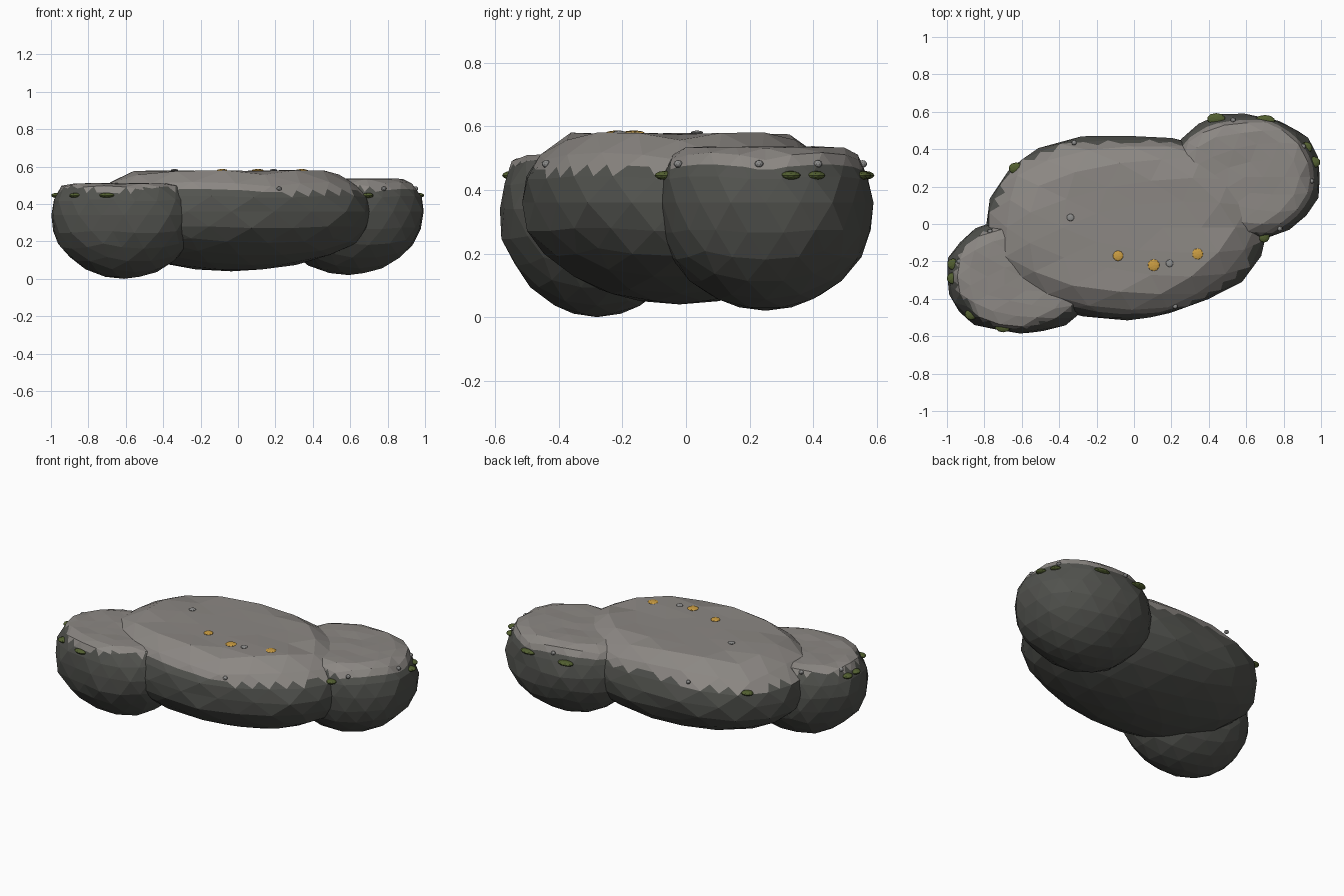
import bpy, bmesh, math, random
from mathutils import Vector, noise

if "Cube" in bpy.data.objects:
    bpy.data.objects.remove(bpy.data.objects["Cube"])

random.seed(4)


def material(name, r, g, b):
    m = bpy.data.materials.new(name)
    m.diffuse_color = (r, g, b, 1)
    m.use_nodes = True
    m.node_tree.nodes["Principled BSDF"].inputs["Base Color"].default_value = m.diffuse_color
    return m


stone_top = material("warm grey stone", 0.26, 0.243, 0.227)
stone_wet = material("dark wet stone", 0.084, 0.086, 0.077)
moss_green = material("moss green", 0.085, 0.115, 0.03)
pebble_grey = material("pebble grey", 0.27, 0.27, 0.265)
lichen_gold = material("golden lichen", 0.60, 0.34, 0.055)


def finish(bm, name, mats):
    me = bpy.data.meshes.new(name)
    bm.to_mesh(me)
    bm.free()
    for m in mats:
        me.materials.append(m)
    ob = bpy.data.objects.new(name, me)
    bpy.context.collection.objects.link(ob)
    return ob


def boulder(name, centre, radii, up, top, dry, power, seed, shave=0.0):
    """Faceted ellipsoid, levelled off at height top, pale above height dry."""
    bm = bmesh.new()
    bmesh.ops.create_icosphere(bm, subdivisions=3, radius=1)
    for v in bm.verts:
        x, y, z = v.co
        r = math.hypot(x, y)
        if r > 1e-6:   # squarer outline in plan
            k = r / (abs(x) ** power + abs(y) ** power) ** (1 / power)
            x, y = x * k, y * k
        n = 1 + 0.04 * noise.noise(v.co * 1.9 + Vector((seed, 0, 0))) + random.uniform(-0.018, 0.018)
        if x > 0 > y:   # worn front right corner
            n += shave * x * y
        h = up if z > 0 else radii[2]
        p = Vector((x * radii[0] * n, y * radii[1] * n, z * h)) + Vector(centre)
        if p.z > top - 0.012:
            p.z = top - 0.002 + random.uniform(-0.004, 0.002)
        v.co = p
    # finer faces give the toothed waterline
    bmesh.ops.subdivide_edges(bm, edges=bm.edges[:], cuts=1, use_grid_fill=True)
    for f in bm.faces:
        f.smooth = False
        c = f.calc_center_median()
        line = dry + 0.03 * noise.noise(c * 5 + Vector((0, seed, 0)))
        f.material_index = 0 if c.z > line else 1
    return finish(bm, name, (stone_top, stone_wet))


# three merged boulders
boulder("main_boulder", (-0.035, -0.02, 0.36), (0.765, 0.497, 0.32),
        0.30, 0.581, 0.457, 2.3, 1.0, 0.13)
boulder("left_boulder", (-0.61, -0.28, 0.34), (0.39, 0.305, 0.34),
        0.30, 0.512, 0.482, 2.25, 7.0)
boulder("right_boulder", (0.59, 0.25, 0.36), (0.40, 0.34, 0.34),
        0.30, 0.538, 0.477, 2.25, 13.0)


def blob(name, pos, size, mat):
    """Small squashed lump."""
    bm = bmesh.new()
    bmesh.ops.create_icosphere(bm, subdivisions=2, radius=1)
    ob = finish(bm, name, (mat,))
    ob.location, ob.scale = pos, size


# moss pads along the waterline
for x, y, r in [(0.44, 0.562, 0.05), (0.70, 0.552, 0.055), (0.92, 0.408, 0.034),
                (0.962, 0.33, 0.034), (0.695, -0.068, 0.03), (-0.63, 0.298, 0.04),
                (-0.967, -0.215, 0.032), (-0.97, -0.29, 0.03), (-0.87, -0.482, 0.034),
                (-0.70, -0.548, 0.044)]:
    blob("moss_pad", (x, y, 0.446), (r, 0.031, 0.014), moss_green)

# pebbles on the shoulders and on the plateau
for x, y in [(-0.30, -0.415), (0.22, -0.44), (0.78, -0.025), (-0.32, 0.435),
             (-0.935, -0.20), (-0.77, -0.04), (0.905, 0.415), (0.95, 0.23), (0.53, 0.556)]:
    blob("shoulder_pebble", (x, y, 0.482), (0.014, 0.014, 0.012), pebble_grey)
for x, y in [(-0.34, 0.035), (0.19, -0.21)]:
    blob("plateau_pebble", (x, y, 0.581), (0.02, 0.02, 0.006), pebble_grey)

# golden lichen spots
for x, y, r in [(-0.085, -0.17, 0.028), (0.105, -0.22, 0.032), (0.34, -0.16, 0.03)]:
    blob("lichen_spot", (x, y, 0.580), (r, r, 0.007), lichen_gold)
